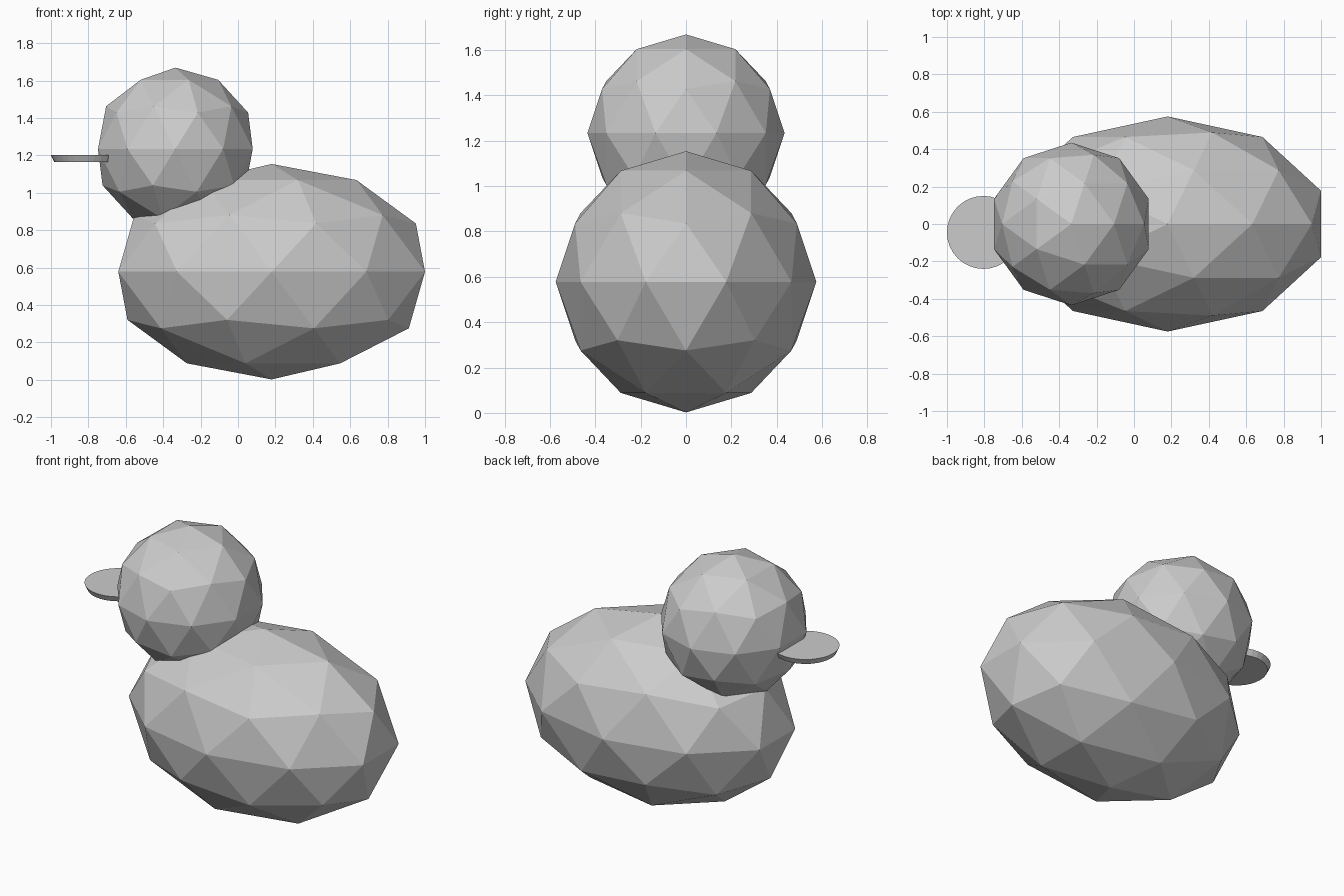
import bpy

if "Cube" in bpy.data.objects:
    bpy.data.objects.remove(bpy.data.objects["Cube"])

# One plain grey for the whole model
grey = bpy.data.materials.new("plain grey")
grey.diffuse_color = (0.6, 0.6, 0.6, 1)
grey.use_nodes = True
grey.node_tree.nodes["Principled BSDF"].inputs["Base Color"].default_value = grey.diffuse_color


def finish(name, scale=(1, 1, 1)):
    ob = bpy.context.object
    ob.name = name
    ob.scale = scale
    bpy.ops.object.transform_apply(location=False, rotation=False, scale=True)
    ob.data.materials.append(grey)
    return ob


def faceted_ball(name, centre, radii):
    bpy.ops.mesh.primitive_ico_sphere_add(subdivisions=2, radius=1, location=centre)
    return finish(name, radii)


# Long faceted body and round faceted head
faceted_ball("body", (0.18, 0, 0.578), (0.862, 0.575, 0.576))
faceted_ball("head", (-0.335, 0, 1.234), (0.435, 0.435, 0.435))

# Thin round beak, tapering slightly toward its underside
bpy.ops.mesh.primitive_cone_add(vertices=32, radius1=0.178, radius2=0.195,
                                depth=0.036, location=(-0.805, -0.045, 1.183))
finish("beak")
